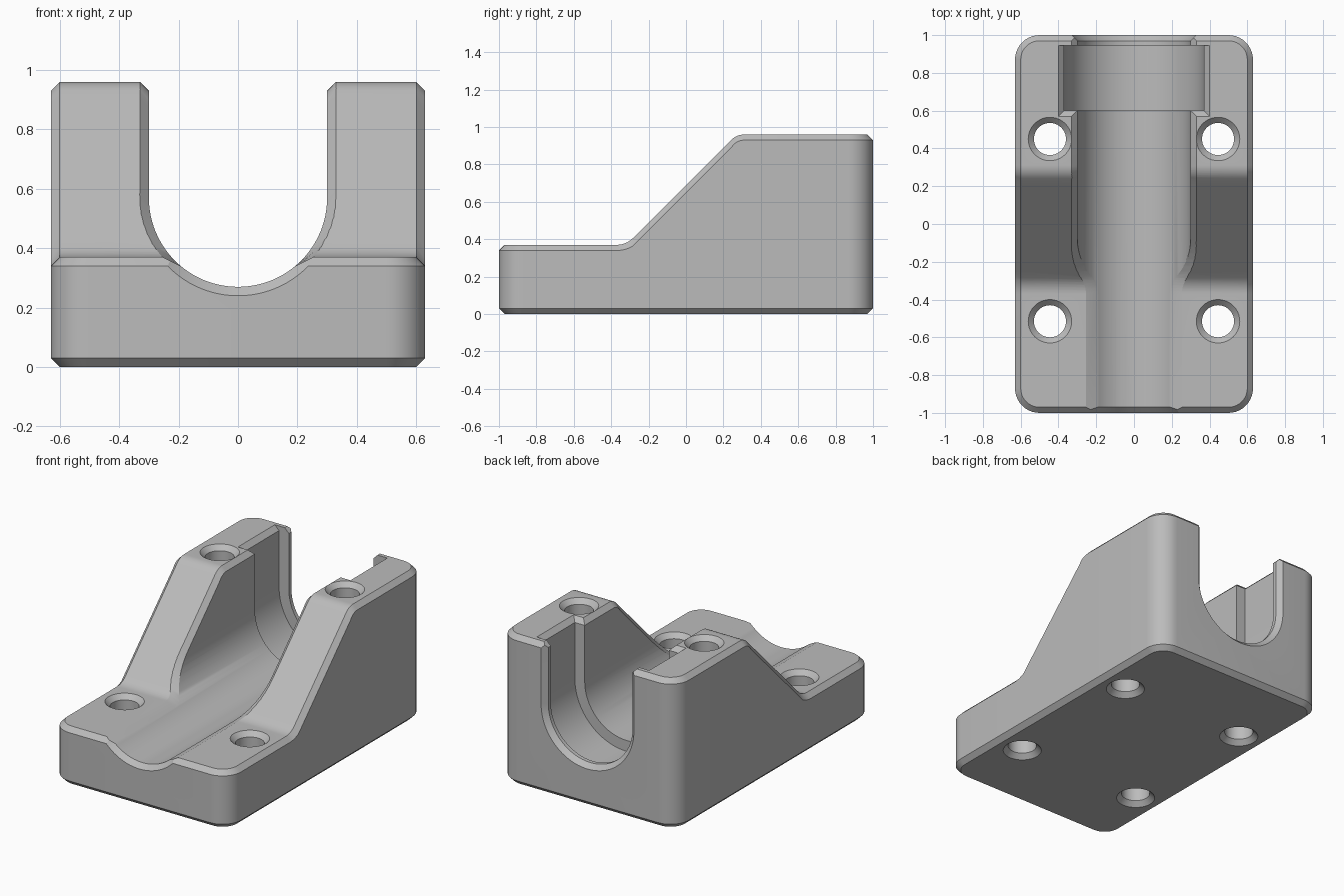
import bpy, bmesh
from math import sin, cos, pi, sqrt

if "Cube" in bpy.data.objects:
    bpy.data.objects.remove(bpy.data.objects["Cube"], do_unlink=True)

HALF_X, HALF_Y, CORNER, CH = 0.63, 1.0, 0.13, 0.03   # plan size, corner radius, chamfer
LOW, HIGH = 0.37, 0.96                               # heights of the two flats
AXIS_Z, BORE = 0.57, 0.30                            # channel centre and radius

grey = bpy.data.materials.new("grey")
grey.use_nodes = True
grey.diffuse_color = (0.5, 0.5, 0.5, 1)
grey.node_tree.nodes["Principled BSDF"].inputs["Base Color"].default_value = (0.5, 0.5, 0.5, 1)


def make_object(name, bm):
    bmesh.ops.recalc_face_normals(bm, faces=bm.faces)
    mesh = bpy.data.meshes.new(name)
    bm.to_mesh(mesh)
    bm.free()
    mesh.materials.append(grey)
    obj = bpy.data.objects.new(name, mesh)
    bpy.context.collection.objects.link(obj)
    return obj


def bridge(bm, a, b):
    n = len(a)
    for i in range(n):
        j = (i + 1) % n
        bm.faces.new((a[i], a[j], b[j], b[i]))


def loft(name, sections):
    """Closed solid through a list of equal-length point loops."""
    bm = bmesh.new()
    rings = [[bm.verts.new(p) for p in s] for s in sections]
    for a, b in zip(rings, rings[1:]):
        bridge(bm, a, b)
    bm.faces.new(rings[0])
    bm.faces.new(rings[-1])
    return make_object(name, bm)


# Side profile as (y, height, slope angle): low flat, hollow, ramp, round, high flat
STEPS = 6
hollow_r, round_r = 0.12, 0.10
hollow_y = LOW - 0.69 - hollow_r * (sqrt(2) - 1)
round_y = HIGH - 0.69 + round_r * (sqrt(2) - 1)
angles = [pi / 4 * i / STEPS for i in range(STEPS + 1)]
hollow = [(hollow_y + hollow_r * sin(a), LOW + hollow_r * (1 - cos(a)), a) for a in angles]
crest = [(round_y - round_r * sin(a), HIGH - round_r * (1 - cos(a)), a) for a in reversed(angles)]
y0, y1 = hollow[-1][0], crest[0][0]
ramp = [(y0 + (y1 - y0) * i / 16, y0 + (y1 - y0) * i / 16 + 0.69, pi / 4) for i in range(1, 16)]
profile = hollow + ramp + crest


# Body: rounded plan, chamfered top and bottom rims
def half_outline(inset):
    r = CORNER - inset
    cx, cy = HALF_X - CORNER, HALF_Y - CORNER
    arc = [pi / 2 * i / 10 for i in range(11)]
    pts = [(cx + r * sin(a), -cy - r * cos(a), LOW, 0) for a in arc]
    pts += [(HALF_X - inset, y, z, s) for y, z, s in profile]
    return pts + [(cx + r * cos(a), cy + r * sin(a), HIGH, 0) for a in arc]


def body_ring(bm, inset, height):
    half = half_outline(inset)
    right = [bm.verts.new((x, y, height(z, s))) for x, y, z, s in half]
    left = [bm.verts.new((-x, y, height(z, s))) for x, y, z, s in half]
    return right, left


bm = bmesh.new()
levels = [body_ring(bm, CH, lambda z, s: 0),
          body_ring(bm, 0, lambda z, s: CH),
          body_ring(bm, 0, lambda z, s: z - CH / cos(s)),
          body_ring(bm, CH, lambda z, s: z)]
loops = [r + l[::-1] for r, l in levels]
for a, b in zip(loops, loops[1:]):
    bridge(bm, a, b)
for r, l in (levels[0], levels[-1]):
    for i in range(len(r) - 1):
        bm.faces.new((r[i], r[i + 1], l[i + 1], l[i]))
body = make_object("bearing_block", bm)


# Cutters
def u_section(r, y):
    arc = [pi * i / 48 for i in range(49)]
    return ([(-r, y, 1.3)] + [(-r * cos(a), y, AXIS_Z - r * sin(a)) for a in arc]
            + [(r, y, 1.3)])


def bore_half_width(z):
    return BORE if z >= AXIS_Z else sqrt(BORE ** 2 - (AXIS_Z - z) ** 2)


def rim_section(y, h, slope):
    z0 = h - CH / cos(slope)
    x0, x1 = bore_half_width(z0), bore_half_width(h) + CH
    ax, az = x0 - 0.05 * (x1 - x0), z0 - 0.05 * (h - z0)
    bx, bz = x0 + 1.4 * (x1 - x0), z0 + 1.4 * (h - z0)
    half = [(ax, az), (bx, bz), (bx, 1.3)]
    return [(x, y, z) for x, z in half] + [(-x, y, z) for x, z in reversed(half)]


def pocket_rim(grow, z):
    x, front, back = 0.37 + grow, 0.60 - grow, 0.945
    return [(-x, front, z), (x, front, z), (x, back, z), (-x, back, z)]


def circle(x, y, r, z):
    return [(x + r * cos(2 * pi * i / 40), y + r * sin(2 * pi * i / 40), z) for i in range(40)]


cutters = [
    loft("channel_cut", [u_section(BORE, -1.1), u_section(BORE, 1.1)]),
    loft("pocket_cut", [u_section(0.37, 0.60), u_section(0.37, 0.945)]),
    loft("channel_rim_cut", [rim_section(*p) for p in
                             [(-1.1, LOW, 0)] + profile + [(1.1, HIGH, 0)]]),
    loft("pocket_rim_cut", [pocket_rim(-0.005, HIGH - CH - 0.005),
                            pocket_rim(CH + 0.02, HIGH + 0.02)]),
]
# Flared channel mouths at both ends
for side in (-1, 1):
    cutters.append(loft("mouth_cut", [u_section(BORE - 0.01, side * 0.96),
                                      u_section(BORE + 0.05, side * 1.02)]))
# Bolt holes, countersunk at both ends
for x in (-0.445, 0.445):
    for y, top in ((-0.515, LOW), (0.45, HIGH)):
        cutters.append(loft("bolt_hole_cut", [circle(x, y, r, z) for r, z in (
            (0.125, -0.01), (0.085, CH), (0.085, top - CH), (0.125, top + 0.01))]))

bpy.ops.object.select_all(action="DESELECT")
bpy.context.view_layer.objects.active = body
body.select_set(True)
for cutter in cutters:
    cutter.hide_render = True
    mod = body.modifiers.new(cutter.name, "BOOLEAN")
    mod.operation, mod.solver, mod.object = "DIFFERENCE", "EXACT", cutter
    bpy.ops.object.modifier_apply(modifier=mod.name)
    bpy.data.objects.remove(cutter, do_unlink=True)

bpy.ops.object.shade_smooth_by_angle(angle=pi / 7)
